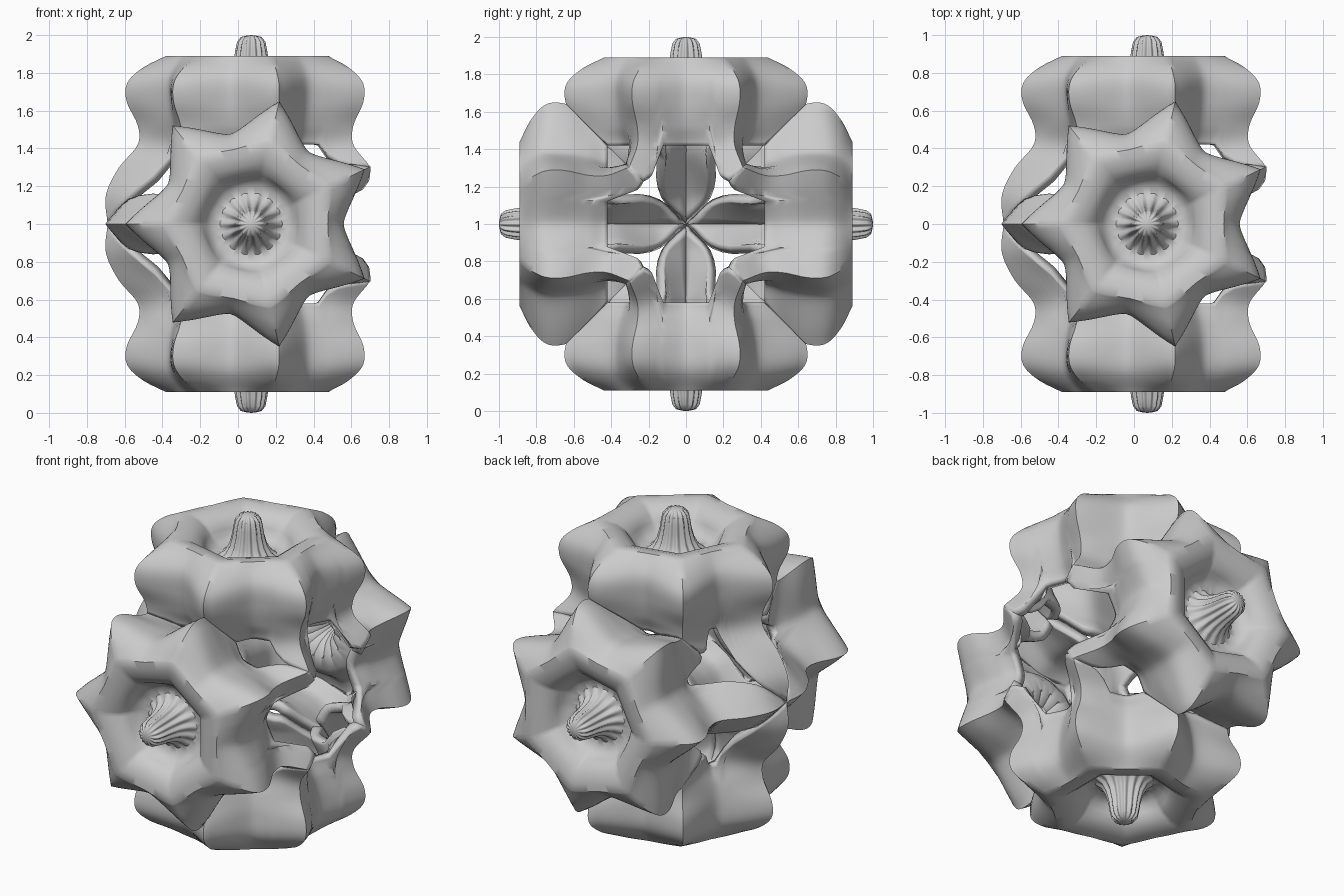
import bpy, bmesh, math

if "Cube" in bpy.data.objects:
    bpy.data.objects.remove(bpy.data.objects["Cube"])

LOBES, PER = 7, 18
N = LOBES * PER
ROWS = 30
CX = 0.07          # flower axes sit slightly off centre in x


def curve(pts, x):
    """Smooth Hermite interpolation through (x, value) points."""
    n = len(pts)
    x = min(max(x, pts[0][0]), pts[-1][0])
    i = max(k for k in range(n - 1) if pts[k][0] <= x)

    def slope(k):
        a, b = pts[max(k - 1, 0)], pts[min(k + 1, n - 1)]
        return (b[1] - a[1]) / (b[0] - a[0])
    (x0, y0), (x1, y1) = pts[i], pts[i + 1]
    h = x1 - x0
    s = (x - x0) / h
    return ((2*s**3 - 3*s*s + 1) * y0 + (s**3 - 2*s*s + s) * h * slope(i)
            + (3*s*s - 2*s**3) * y1 + (s**3 - s*s) * h * slope(i + 1))


# Radius of the point ridges and of the valleys, by distance along the axis
TIP = [(0, .76), (.15, .77), (.3, .70), (.42, .60), (.52, .60), (.65, .66),
       (.75, .655), (.83, .57), (.89, .45)]
VALLEY = [(0, .62), (.15, .59), (.25, .51), (.35, .435), (.42, .42), (.52, .46),
          (.65, .485), (.78, .48), (.89, .405)]
# Centre bud and bowl: radius, height, ribbing, heptagon amount
BOWL = [(.02, .998, .05, 0), (.05, .99, .1, 0), (.068, .965, .1, 0), (.078, .92, .08, 0),
        (.085, .87, .08, 0), (.1, .81, .08, 0), (.125, .765, .06, 0), (.16, .738, .04, 0),
        (.2, .742, .01, 0), (.235, .77, 0, .1), (.26, .805, 0, .5), (.29, .84, 0, 1),
        (.34, .873, 0, 1), (.40, .889, 0, 1)]


def wall_radius(d, t):
    v = curve(VALLEY, d)
    return v + (curve(TIP, d) - v) * t ** 1.6


def wall_bottom(a, t):
    """Lowest height of the wall: the 45 degree mirror plane, raised at the arches."""
    d = .88
    while d > 0 and d > abs(wall_radius(d, t) * math.sin(a)):
        d -= .004
    floor = max(d, 0)
    c = math.cos(a)
    # wide webs on the -x side, a clover opening on the +x side
    start, width = (.2, .5) if c < -.6 else (.58, .3) if c > .9 else (.5, .28)
    k = min(max((t - start) / width, 0), 1)
    k = math.sqrt(1 - (1 - k) ** 2)
    return max(floor, .42 * (1 - k) + floor * k)


def flower_mesh():
    bm = bmesh.new()
    rings = [[] for _ in range(len(BOWL) + ROWS + 1)]
    for i in range(N):
        a = math.pi + 2 * math.pi * i / N
        t = abs(2 * (i % PER) / PER - 1)
        off = (1 - t) * math.pi / LOBES              # angle away from nearest point
        hept = math.cos(math.pi / LOBES) / math.cos(math.pi / LOBES - off)
        col = []
        for r, z, rib, poly in BOWL:
            col.append((r * (1 + rib * math.cos(14 * a)) * (1 + poly * (hept - 1)), z))
        low = wall_bottom(a, t)
        for j in range(ROWS + 1):
            d = .89 + (low - .89) * (j / ROWS) ** 1.15
            col.append((wall_radius(d, t), d))
        for ring, (r, z) in zip(rings, col):
            ring.append(bm.verts.new((r * math.cos(a), r * math.sin(a), z)))
    top = bm.verts.new((0, 0, 1))
    for i in range(N):
        k = (i + 1) % N
        bm.faces.new((top, rings[0][i], rings[0][k]))
        for u, w in zip(rings, rings[1:]):
            bm.faces.new((u[i], w[i], w[k], u[k]))
    me = bpy.data.meshes.new("flower")
    bm.to_mesh(me)
    bm.free()
    return me


# Four identical seven-pointed flowers around the x axis
mesh = flower_mesh()
for k, name in enumerate(("top", "front", "bottom", "back")):
    ob = bpy.data.objects.new(name + "_flower", mesh.copy())
    bpy.context.collection.objects.link(ob)
    ob.location = (CX, 0, 1)
    ob.rotation_euler = (k * math.pi / 2, 0, 0)
    bpy.ops.object.select_all(action='DESELECT')
    ob.select_set(True)
    bpy.context.view_layer.objects.active = ob
    bpy.ops.object.shade_smooth_by_angle(angle=math.radians(45))
    mod = ob.modifiers.new("thickness", 'SOLIDIFY')
    mod.thickness = .055
    mod.offset = -1
    bpy.ops.object.modifier_move_to_index(modifier="thickness", index=0)
